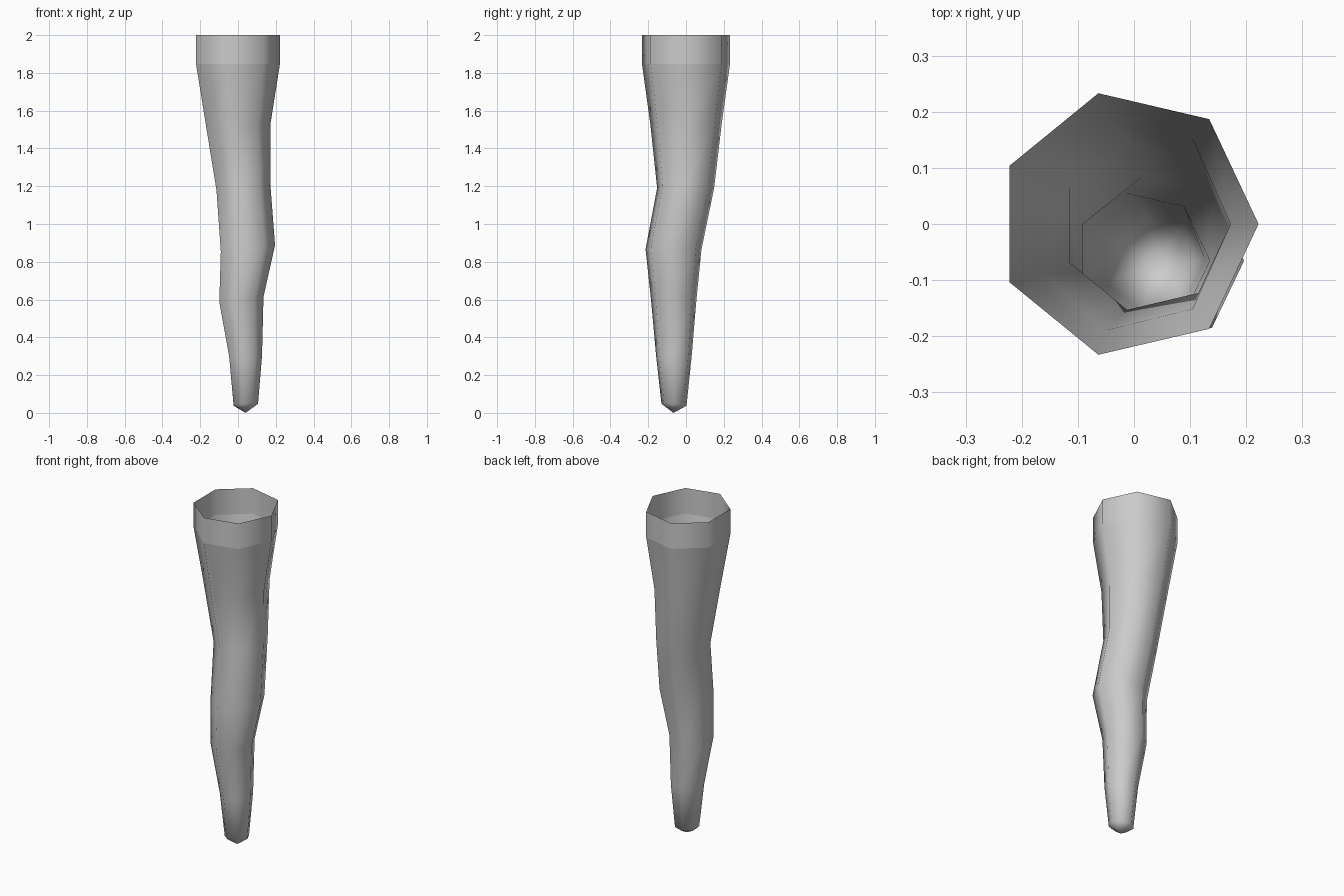
import bpy, bmesh, math

if "Cube" in bpy.data.objects:
    bpy.data.objects.remove(bpy.data.objects["Cube"])

SIDES = 7

# cross-sections: z, x min, x max, y min, y max, tilt dz/dx, tilt dz/dy
RINGS = [
    (2.000, -0.222, 0.222, -0.233, 0.233, 0.0, 0.0),
    (1.847, -0.222, 0.222, -0.233, 0.233, 0.0, 0.0),
    (1.530, -0.171, 0.172, -0.189, 0.189, 0.0, 0.0),
    (1.195, -0.114, 0.171, -0.153, 0.149, 0.12, 0.0),
    (0.870, -0.091, 0.196, -0.214, 0.082, 0.12, 0.0),
    (0.600, -0.099, 0.135, -0.185, 0.055, 0.12, 0.0),
    (0.300, -0.047, 0.127, -0.158, 0.030, 0.0, 0.0),
    (0.044, -0.023, 0.106, -0.130, 0.003, 0.06, -0.08),
]
TIP = (0.040, -0.066, 0.0)

UNIT = [(math.cos(a), math.sin(a)) for a in (math.tau * i / SIDES for i in range(SIDES))]
LEFT = min(u[0] for u in UNIT)
HIGH = max(u[1] for u in UNIT)


def add_ring(bm, z, x0, x1, y0, y1, tx, ty):
    rx = (x1 - x0) / (1 - LEFT)
    ry = (y1 - y0) / (2 * HIGH)
    cx, cy = x1 - rx, (y0 + y1) / 2
    return [bm.verts.new((cx + rx * c, cy + ry * s, z + tx * rx * c + ty * ry * s))
            for c, s in UNIT]


# crooked open tube with a collar at the top and a blunt closed tip
bm = bmesh.new()
rings = [add_ring(bm, *r) for r in RINGS]
for up, low in zip(rings, rings[1:]):
    for i in range(SIDES):
        j = (i + 1) % SIDES
        bm.faces.new((low[i], low[j], up[j], up[i]))
tip = bm.verts.new(TIP)
for i in range(SIDES):
    bm.faces.new((tip, rings[-1][(i + 1) % SIDES], rings[-1][i]))

# smooth shading, with a crisp crease under the collar
for f in bm.faces:
    f.smooth = True
for i in range(SIDES):
    bm.edges.get((rings[1][i], rings[1][(i + 1) % SIDES])).smooth = False

mesh = bpy.data.meshes.new("tapered_root")
bm.to_mesh(mesh)
bm.free()
bpy.context.collection.objects.link(bpy.data.objects.new("tapered_root", mesh))
